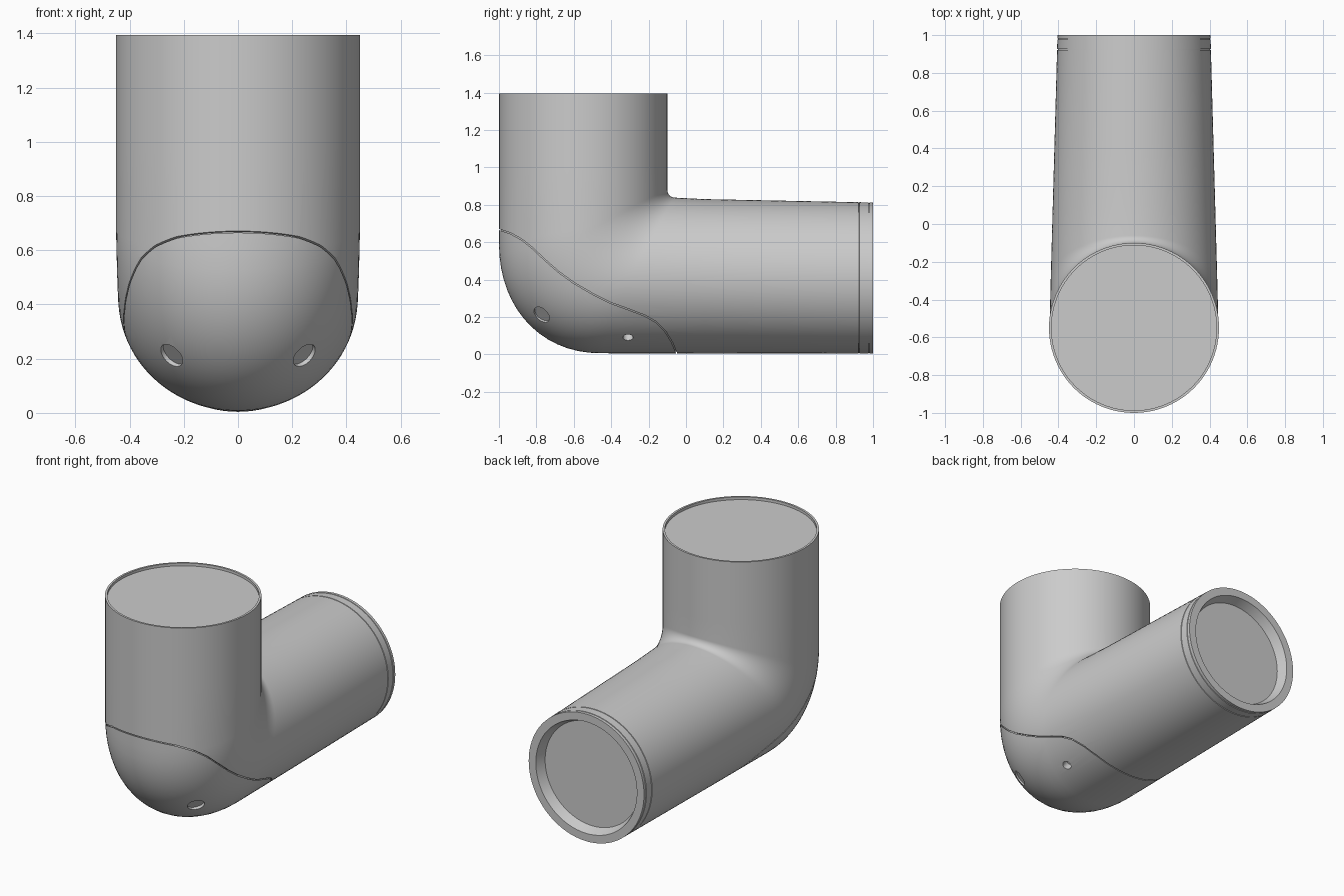
import bpy, bmesh
from math import sin, cos, pi, radians
from mathutils import Vector

if "Cube" in bpy.data.objects:
    bpy.data.objects.remove(bpy.data.objects["Cube"])

N = 96


def make_object(name, bm):
    bmesh.ops.recalc_face_normals(bm, faces=bm.faces)
    mesh = bpy.data.meshes.new(name)
    bm.to_mesh(mesh)
    bm.free()
    ob = bpy.data.objects.new(name, mesh)
    bpy.context.collection.objects.link(ob)
    return ob


# Each ring: outer (back/bottom) point, centre, inner point as (y, z), and half width
def upright(z, r):
    return ((-.55 - r, z), (-.55, z), (-.55 + r, z), r)


def level(y, inset=0.0):
    k = (y + .3) / 1.3
    zc = .422 - .014 * k
    r = .416 - .012 * k - inset
    return ((y, zc - r), (y, zc), (y, zc + r), .441 - .036 * k - inset)


def elbow(deg):
    c, s = cos(radians(deg)), sin(radians(deg))
    cx, sx = max(c, 0) ** (2 / 2.15), s ** (2 / 2.15)
    outer = (-.45 - .55 * cx, .6 - .594 * sx)
    centre = (-.3 - .25 * c, .67 - .248 * s)
    inner = (-.06 - .04 * c, .88 - .042 * s)
    return (outer, centre, inner, .45 - .009 * deg / 90)


def loft(name, rings, scale=1.0):
    bm = bmesh.new()
    loops = []
    for o, c, i, w in rings:
        c = Vector(c)
        loop = []
        for k in range(N):
            a = 2 * pi * k / N
            side = Vector(o) - c if cos(a) > 0 else Vector(i) - c
            p = c + side * abs(cos(a)) * scale
            loop.append(bm.verts.new((w * scale * sin(a), p.x, p.y)))
        loops.append(loop)
    for a, b in zip(loops, loops[1:]):
        for k in range(N):
            j = (k + 1) % N
            bm.faces.new((a[k], a[j], b[j], b[k]))
    bm.faces.new(loops[0])
    bm.faces.new(loops[-1])
    return make_object(name, bm)


def cut(target, cutter):
    mod = target.modifiers.new("cut", 'BOOLEAN')
    mod.operation = 'DIFFERENCE'
    mod.solver = 'EXACT'
    mod.object = cutter
    bpy.ops.object.select_all(action='DESELECT')
    bpy.context.view_layer.objects.active = target
    target.select_set(True)
    bpy.ops.object.modifier_apply(modifier=mod.name)
    bpy.data.objects.remove(cutter)


# Pipe body with recessed upper opening, elbow and grooved end collar
bend = [elbow(d) for d in range(0, 91, 6)]
run = [level(y) for y in (.1, .4, .7)]
rings = [upright(1.378, .437), upright(1.395, .437), upright(1.395, .45),
         upright(1.2, .45), upright(1.0, .45)] + bend + run
for y in (.924, .979):
    rings += [level(y - .003), level(y - .002, .004),
              level(y + .002, .004), level(y + .003)]
rings += [level(1), level(1, .05), level(.94, .075)]
body = loft("elbow_pipe", rings)

# Seam of the heel panel: thin sideways ribbon kept only near the surface
core = loft("seam_core", [upright(1.3, .45)] + bend + run, .978)
path = [Vector(p) for p in (
    (-1.1, .672), (-1, .668), (-.94, .648), (-.88, .615), (-.82, .568), (-.76, .51),
    (-.68, .44), (-.6, .382), (-.5, .324), (-.4, .274), (-.3, .238), (-.22, .207),
    (-.16, .173), (-.11, .122), (-.075, .065), (-.05, .005), (-.03, -.1))]
bm = bmesh.new()
left, right = [], []
for k, p in enumerate(path):
    t = (path[min(k + 1, len(path) - 1)] - path[max(k - 1, 0)]).normalized()
    n = Vector((-t.y, t.x)) * .003
    left.append(bm.verts.new((-.6, p.x + n.x, p.y + n.y)))
    right.append(bm.verts.new((-.6, p.x - n.x, p.y - n.y)))
faces = [bm.faces.new((left[k], left[k + 1], right[k + 1], right[k]))
         for k in range(len(path) - 1)]
ext = bmesh.ops.extrude_face_region(bm, geom=faces, use_keep_orig=True)
bmesh.ops.translate(bm, vec=(1.2, 0, 0),
                    verts=[g for g in ext["geom"] if isinstance(g, bmesh.types.BMVert)])
seam = make_object("seam_cutter", bm)
cut(seam, core)
cut(body, seam)

# Two round holes on each side of the heel
for sx in (-1, 1):
    for pos, axis, r in (((.268, -.79, .19), (.62, -.5, -.6), .05),
                         ((.265, -.31, .09), (.6, 0, -.8), .027)):
        d = Vector((sx * axis[0], axis[1], axis[2])).normalized()
        bm = bmesh.new()
        bmesh.ops.create_cone(bm, cap_ends=True, segments=32, radius1=r, radius2=r, depth=.14)
        hole = make_object("hole_cutter", bm)
        hole.rotation_mode = 'QUATERNION'
        hole.rotation_quaternion = d.to_track_quat('Z', 'Y')
        hole.location = Vector((sx * pos[0], pos[1], pos[2])) + d * .02
        bpy.context.view_layer.update()
        cut(body, hole)

bpy.ops.object.select_all(action='DESELECT')
body.select_set(True)
bpy.context.view_layer.objects.active = body
bpy.ops.object.shade_smooth_by_angle(angle=radians(30))
